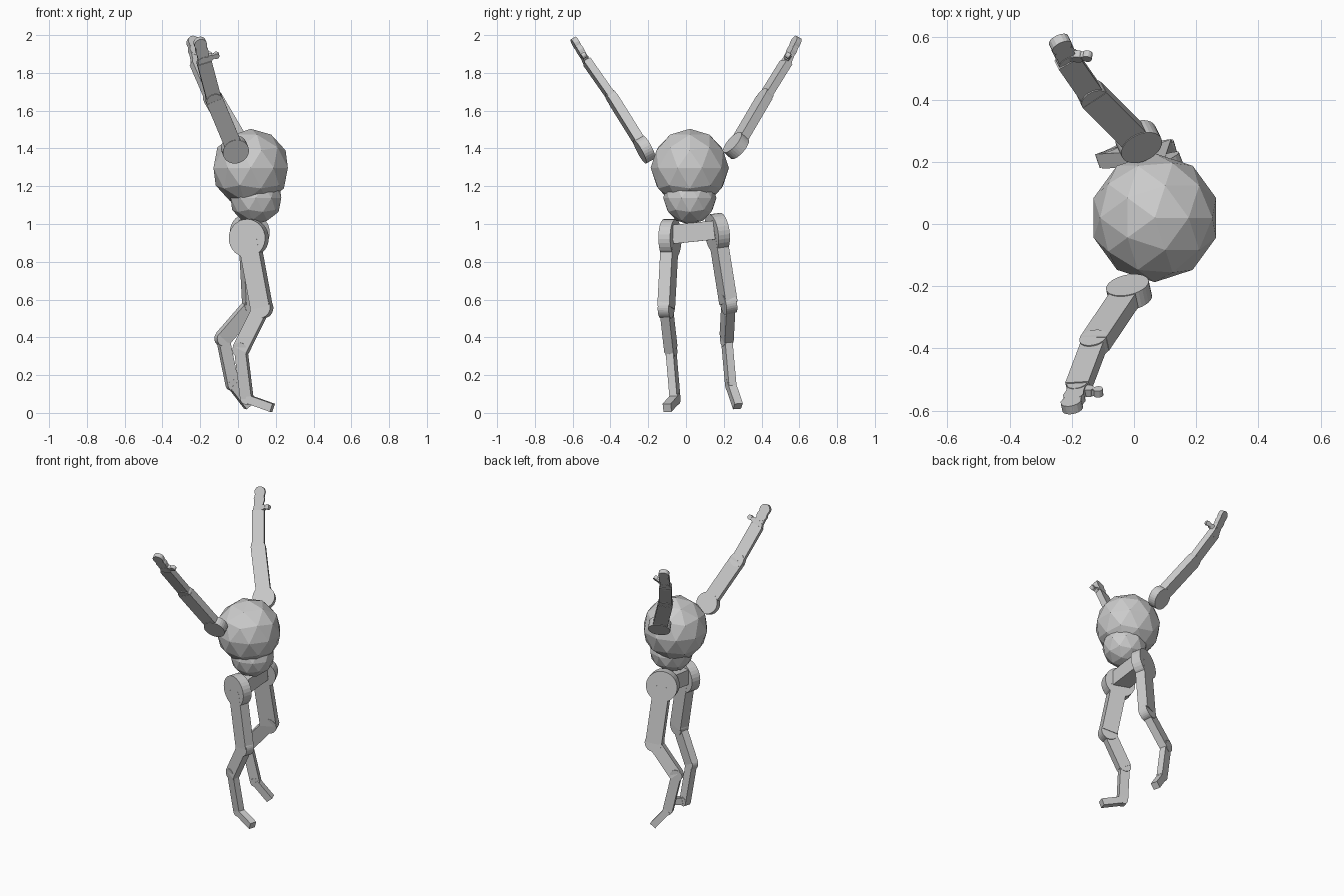
import bpy, bmesh, math
from mathutils import Vector, Matrix

if "Cube" in bpy.data.objects:
    bpy.data.objects.remove(bpy.data.objects["Cube"])


def finish(name, bm, mat):
    bmesh.ops.transform(bm, matrix=mat, verts=bm.verts)
    me = bpy.data.meshes.new(name)
    bm.to_mesh(me)
    bm.free()
    ob = bpy.data.objects.new(name, me)
    bpy.context.collection.objects.link(ob)
    return ob


def basis(d, n):
    """Axes: width, plate normal, length."""
    d = d.normalized()
    n = (n - d * n.dot(d)).normalized()
    w = n.cross(d)
    return Matrix((w, n, d)).transposed()


def bar(name, a, b, n, width, thick):
    a, b = Vector(a), Vector(b)
    bm = bmesh.new()
    bmesh.ops.create_cube(bm, size=1)
    bmesh.ops.scale(bm, vec=(width, thick, (b - a).length), verts=bm.verts)
    return finish(name, bm, Matrix.Translation((a + b) / 2) @ basis(b - a, Vector(n)).to_4x4())


def disc(name, c, d, n, r, thick, sides=28):
    bm = bmesh.new()
    bmesh.ops.create_cone(bm, cap_ends=True, segments=sides, radius1=r, radius2=r, depth=thick)
    turn = Matrix.Rotation(math.pi / 2, 4, 'X')
    return finish(name, bm, Matrix.Translation(c) @ basis(Vector(d), Vector(n)).to_4x4() @ turn)


def ball(name, c, r):
    bm = bmesh.new()
    bmesh.ops.create_icosphere(bm, subdivisions=2, radius=r)
    return finish(name, bm, Matrix.Translation(c))


def chain(side, names, pts, n, widths, thicks, radii, disc_thicks):
    """Bars from point to point, with a round joint at the start of each."""
    for i, nm in enumerate(names):
        a, b = Vector(pts[i]), Vector(pts[i + 1])
        bar(f"{side}_{nm}", a, b, n, widths[i], thicks[i])
        if radii[i]:
            disc(f"{side}_{nm}_joint", a, b - a, n, radii[i], disc_thicks[i])


# Torso and belly
ball("chest", (0.067, 0.02, 1.297), 0.207)
ball("belly", (0.095, 0.02, 1.138), 0.141)

# Pelvis block between the hips
bar("pelvis", (0.06, -0.07, 0.945), (0.066, 0.15, 0.968), (0, 0, 1), 0.11, 0.10)

# Legs
leg_names = ("thigh", "shin", "lower_leg", "foot")
leg_args = ((0.105, 0.082, 0.062, 0.045), (0.066, 0.05, 0.042, 0.045),
            (0.101, 0.056, 0.04, 0.03), (0.065, 0.06, 0.046, 0.042))
chain("right_leg", leg_names,
      [(0.057, -0.085, 0.925), (0.125, -0.105, 0.557), (0.015, -0.08, 0.335),
       (0.047, -0.058, 0.075), (0.182, -0.1, 0.027)],
      (0.3, 0.95, 0), *leg_args)
chain("left_leg", leg_names,
      [(0.062, 0.165, 0.955), (0.082, 0.225, 0.58), (-0.08, 0.215, 0.393),
       (-0.03, 0.237, 0.147), (0.056, 0.275, 0.035)],
      (-0.35, 0.93, 0.1), *leg_args)

# Arms
arm_names = ("upper_arm", "forearm", "hand")
arm_args = ((0.092, 0.078, 0.06), (0.05, 0.04, 0.028),
            (0.07, 0.045, 0.034), (0.056, 0.048, 0.032))
arms = {
    "right_arm": ([(-0.016, -0.22, 1.395), (-0.127, -0.385, 1.66),
                   (-0.18, -0.525, 1.86), (-0.2, -0.582, 1.955)],
                  (-0.07, 0.31, 0.17), (-0.115, -0.54, 1.893)),
    "left_arm": ([(0.015, 0.265, 1.415), (-0.135, 0.415, 1.67),
                  (-0.215, 0.53, 1.855), (-0.237, 0.58, 1.96)],
                 (-0.13, 0.27, -0.24), (-0.15, 0.54, 1.893)),
}
for side, (pts, n, thumb) in arms.items():
    chain(side, arm_names, pts, n, *arm_args)
    wrist, tip = Vector(pts[2]), Vector(pts[3])
    # Rounded finger segments
    for i, t in enumerate((0.6, 1.0)):
        disc(f"{side}_finger_{i}", wrist.lerp(tip, t), tip - wrist, n, 0.034, 0.03, 16)
    # Thumb
    root = wrist.lerp(tip, 0.15)
    thumb = Vector(thumb)
    bar(f"{side}_thumb", root, thumb, n, 0.022, 0.022)
    disc(f"{side}_thumb_knuckle", root.lerp(thumb, 0.55), thumb - root, n, 0.017, 0.026, 12)
    disc(f"{side}_thumb_tip", thumb, thumb - root, n, 0.016, 0.024, 12)
